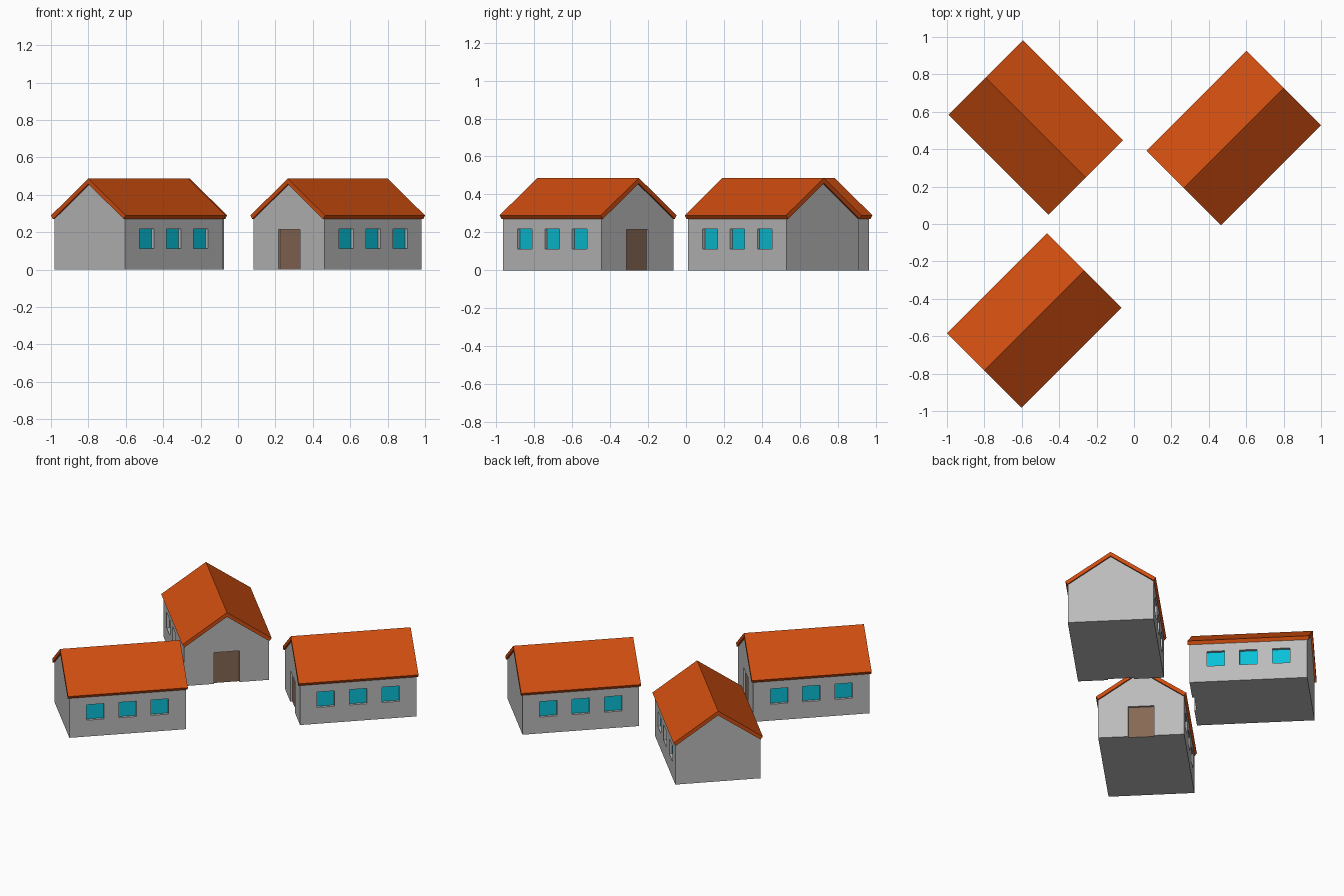
import bpy, bmesh
from math import radians
from mathutils import Matrix, Vector

if "Cube" in bpy.data.objects:
    bpy.data.objects.remove(bpy.data.objects["Cube"], do_unlink=True)

# House dimensions: the long axis is local x, the door is at the +x end
WALL_L, WALL_W, EAVE, APEX = 0.734, 0.536, 0.27, 0.458
ROOF_L, ROOF_W, ROOF_EDGE, RIDGE = 0.756, 0.564, 0.29, 0.487
WIN_W, WIN_LOW, WIN_HIGH, WIN_STEP, WIN_DEPTH = 0.11, 0.112, 0.217, 0.204, 0.018
DOOR_W, DOOR_H, DOOR_DEPTH = 0.162, 0.214, 0.013


def material(name, rgb):
    mat = bpy.data.materials.new(name)
    mat.use_nodes = True
    mat.diffuse_color = (*rgb, 1)
    mat.node_tree.nodes["Principled BSDF"].inputs["Base Color"].default_value = (*rgb, 1)
    return mat


WALL = material("grey_plaster", (0.5, 0.5, 0.5))
ROOF = material("orange_tile", (0.62, 0.074, 0.005))
GLASS = material("turquoise_glass", (0.003, 0.53, 0.68))
WOOD = material("brown_wood", (0.245, 0.138, 0.09))


def add_object(name, bm, mats):
    bmesh.ops.recalc_face_normals(bm, faces=bm.faces)
    mesh = bpy.data.meshes.new(name)
    bm.to_mesh(mesh)
    bm.free()
    for mat in mats:
        mesh.materials.append(mat)
    obj = bpy.data.objects.new(name, mesh)
    bpy.context.collection.objects.link(obj)
    return obj


def extrude_profile(points, length):
    """Extrude a (y, z) outline along x, centred on x = 0."""
    bm = bmesh.new()
    face = bm.faces.new([bm.verts.new((-length / 2, y, z)) for y, z in points])
    moved = bmesh.ops.extrude_face_region(bm, geom=[face])["geom"]
    verts = [v for v in moved if isinstance(v, bmesh.types.BMVert)]
    bmesh.ops.translate(bm, verts=verts, vec=(length, 0, 0))
    if not face.is_valid or len(bm.faces) == len(points) + 1:
        bmesh.ops.holes_fill(bm, edges=bm.edges)
    return bm


def add_box(bm, centre, size):
    mat = Matrix.Translation(centre) @ Matrix.Diagonal((*size, 1))
    bmesh.ops.create_cube(bm, size=1, matrix=mat)


def build_walls():
    half = WALL_W / 2
    outline = [(-half, 0), (half, 0), (half, EAVE), (0, APEX), (-half, EAVE)]
    walls = add_object("walls", extrude_profile(outline, WALL_L), [WALL, GLASS, WOOD])

    # Recesses for three windows on each long side and one door
    bm = bmesh.new()
    for side in (-1, 1):
        for i in (-1, 0, 1):
            add_box(bm, (i * WIN_STEP, side * half, (WIN_LOW + WIN_HIGH) / 2),
                    (WIN_W, 2 * WIN_DEPTH, WIN_HIGH - WIN_LOW))
    add_box(bm, (WALL_L / 2, 0, 0), (2 * DOOR_DEPTH, DOOR_W, 2 * DOOR_H))
    cutter = add_object("recess_cutter", bm, [])
    cutter.hide_render = True
    cut = walls.modifiers.new("recesses", "BOOLEAN")
    cut.operation, cut.solver, cut.object = "DIFFERENCE", "EXACT", cutter
    bpy.context.view_layer.update()
    graph = bpy.context.evaluated_depsgraph_get()
    mesh = bpy.data.meshes.new_from_object(walls.evaluated_get(graph))
    bpy.data.objects.remove(walls, do_unlink=True)
    bpy.data.objects.remove(cutter, do_unlink=True)

    # Colour the backs of the recesses as glass and door
    for face in mesh.polygons:
        c, n = face.center, face.normal
        face.material_index = 0
        if abs(n.y) > 0.9 and abs(abs(c.y) - half + WIN_DEPTH) < 0.002:
            face.material_index = 1
        elif n.x > 0.9 and abs(c.x - WALL_L / 2 + DOOR_DEPTH) < 0.002:
            face.material_index = 2
    return mesh


def build_roof():
    # Folded slab with eave ends square to the slope
    outer, inner = ROOF_W / 2, WALL_W / 2
    outline = [(-outer, ROOF_EDGE), (0, RIDGE), (outer, ROOF_EDGE),
               (inner, EAVE), (0, APEX), (-inner, EAVE)]
    roof = add_object("roof", extrude_profile(outline, ROOF_L), [ROOF])
    mesh = roof.data
    bpy.data.objects.remove(roof, do_unlink=True)
    return mesh


# Three identical houses, each turned to put its door towards the yard or street
parts = {"walls": build_walls(), "roof": build_roof()}
houses = {
    "back_right": ((-0.525, 0.516), -45),
    "back_left": ((0.533, 0.46), -135),
    "front_right": ((-0.533, -0.516), 45),
}
for place, ((x, y), angle) in houses.items():
    for part, mesh in parts.items():
        obj = bpy.data.objects.new(f"{place}_house_{part}", mesh)
        obj.location = Vector((x, y, 0))
        obj.rotation_euler.z = radians(angle)
        bpy.context.collection.objects.link(obj)
